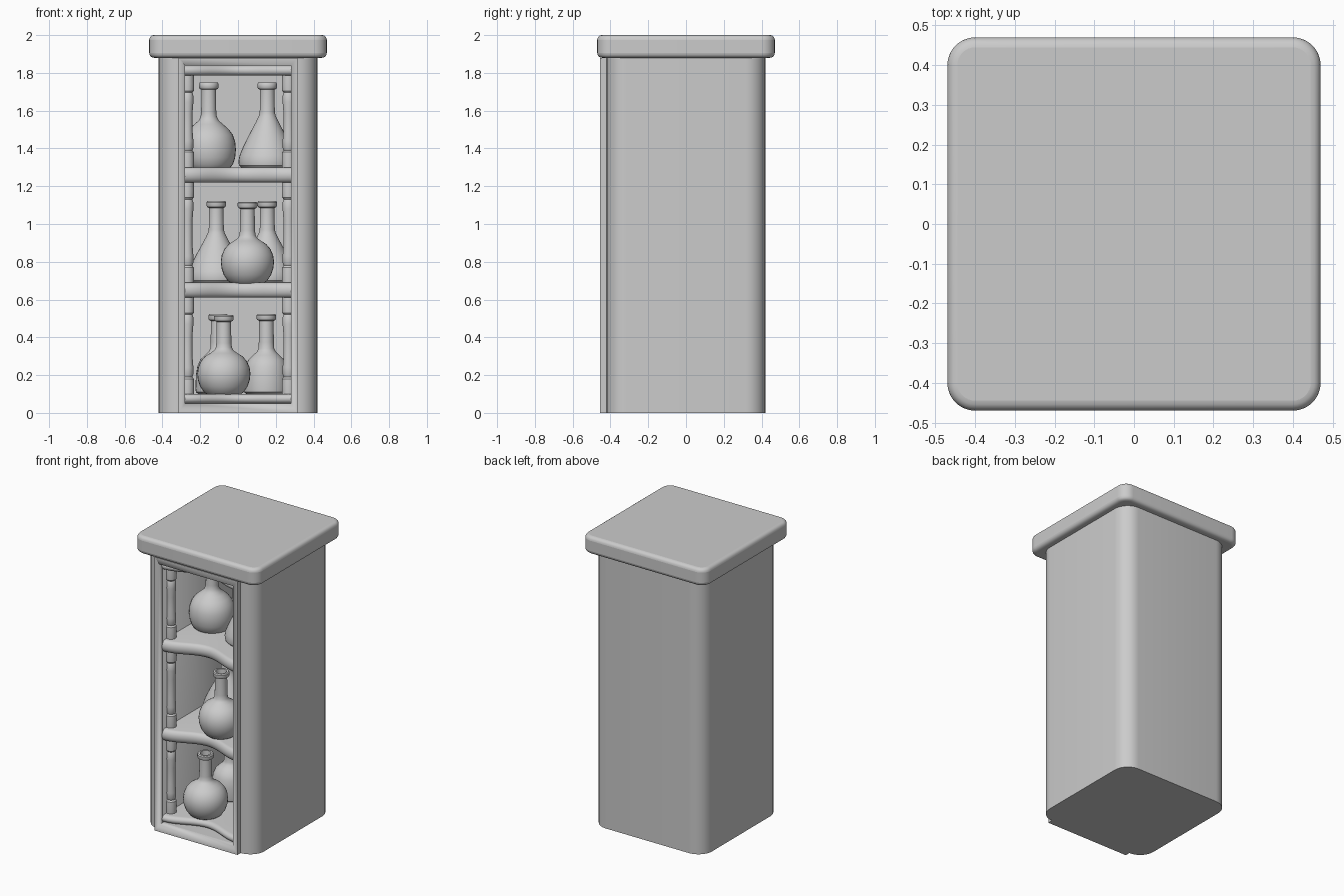
import bpy, bmesh
from math import pi, cos, sin, radians

if "Cube" in bpy.data.objects:
    bpy.data.objects.remove(bpy.data.objects["Cube"])


def finish(name, bm, angle=35):
    bmesh.ops.recalc_face_normals(bm, faces=bm.faces)
    me = bpy.data.meshes.new(name)
    bm.to_mesh(me)
    bm.free()
    ob = bpy.data.objects.new(name, me)
    bpy.context.collection.objects.link(ob)
    bpy.ops.object.select_all(action='DESELECT')
    ob.select_set(True)
    bpy.context.view_layer.objects.active = ob
    bpy.ops.object.shade_smooth_by_angle(angle=radians(angle))
    return ob


def prism(name, outline, z0, z1):
    """Extrude an xy outline from z0 to z1."""
    bm = bmesh.new()
    face = bm.faces.new([bm.verts.new((x, y, z0)) for x, y in outline])
    top = bmesh.ops.extrude_face_region(bm, geom=[face])["geom"]
    bmesh.ops.translate(bm, vec=(0, 0, z1 - z0),
                        verts=[v for v in top if isinstance(v, bmesh.types.BMVert)])
    return finish(name, bm)


def rounded_square(h, r, n=8):
    pts = []
    for k, (sx, sy) in enumerate([(1, 1), (-1, 1), (-1, -1), (1, -1)]):
        for i in range(n + 1):
            a = (k + i / n) * pi / 2
            pts.append((sx * (h - r) + r * cos(a), sy * (h - r) + r * sin(a)))
    return pts


def rect(x0, x1, y0, y1):
    return [(x0, y0), (x1, y0), (x1, y1), (x0, y1)]


def bevel(ob, width, segments=4):
    m = ob.modifiers.new("rounded_edges", 'BEVEL')
    m.width, m.segments, m.limit_method = width, segments, 'ANGLE'
    m.angle_limit = radians(50)


def lathe(name, profile, loc, steps=32):
    """Spin (radius, height) points around a vertical axis."""
    bm = bmesh.new()
    rings = [[bm.verts.new((loc[0] + r * cos(2 * pi * i / steps),
                            loc[1] + r * sin(2 * pi * i / steps), loc[2] + z))
              for i in range(steps)] for r, z in profile]
    for a, b in zip(rings, rings[1:]):
        for i in range(steps):
            j = (i + 1) % steps
            bm.faces.new((a[i], a[j], b[j], b[i]))
    bm.faces.new(rings[0])
    bm.faces.new(rings[-1])
    return finish(name, bm)


# Cabinet body and raised front frame, both hollowed by one niche cutter
body = prism("cabinet_body", rounded_square(0.42, 0.105), 0, 1.885)
frame = prism("front_frame", rect(-0.315, 0.315, -0.455, -0.40), 0, 1.88)
niche = prism("niche_cutter", rect(-0.28, 0.28, -0.6, 0.34), 0.05, 1.84)
niche.hide_render = True
niche.hide_set(True)
for part in (body, frame):
    m = part.modifiers.new("niche", 'BOOLEAN')
    m.object, m.operation, m.solver = niche, 'DIFFERENCE', 'EXACT'

# Cap slab
cap = prism("cap", rounded_square(0.47, 0.07), 1.88, 2.0)
bevel(cap, 0.025)

# Shelves with a hollow, wavy front edge
N = 24
wave = []
for i in range(N + 1):
    x = -0.28 + 0.56 * i / N
    wave.append((x, -0.425 + 0.04 * (1 + cos(pi * x / 0.28))))


def shelf(name, z0, z1):
    zc, h = (z0 + z1) / 2, (z1 - z0) / 2
    bm = bmesh.new()
    nose = [(0.03 * (1 - cos(pi / 2 * t / 4)), h * sin(pi / 2 * t / 4)) for t in range(-4, 5)]
    section = [(None, -h)] + nose + [(None, h)]
    cols = [[bm.verts.new((x, 0.35 if d is None else y + d, zc + z)) for d, z in section]
            for x, y in wave]
    for a, b in zip(cols, cols[1:]):
        for k in range(len(section)):
            j = (k + 1) % len(section)
            bm.faces.new((a[k], a[j], b[j], b[k]))
    bm.faces.new(cols[0])
    bm.faces.new(cols[-1])
    return finish(name, bm, 50)


levels = [(0.05, 0.10), (0.61, 0.69), (1.22, 1.30), (1.785, 1.84)]
for i, (z0, z1) in enumerate(levels):
    shelf(f"shelf_{i + 1}", z0, z1)

# Turned side columns in each bay
for i in range(3):
    lo, hi = levels[i][1], levels[i + 1][0]
    half = [(0.034, 0), (0.036, 0.045), (0.034, 0.08), (0.026, 0.09), (0.031, 0.10),
            (0.032, 0.14), (0.027, 0.20)]
    turned = half + [(r, hi - lo - z) for r, z in reversed(half)]
    for side, s in (("left", -1), ("right", 1)):
        lathe(f"column_{side}_{i + 1}", turned, (s * 0.268, -0.345, lo), 20)

# Bottles: round, conical and shouldered, sharing one neck
neck = [(0.04, 0.28), (0.038, 0.395), (0.048, 0.40), (0.052, 0.408),
        (0.052, 0.425), (0.047, 0.432), (0.034, 0.432), (0.032, 0.40)]
round_b = [(0.085, 0), (0.105, 0.015), (0.125, 0.045), (0.137, 0.08), (0.141, 0.115),
           (0.136, 0.15), (0.122, 0.182), (0.1, 0.208), (0.072, 0.226),
           (0.052, 0.24), (0.043, 0.255)] + neck
cone_b = [(0.14, 0), (0.15, 0.01), (0.153, 0.03), (0.147, 0.06), (0.13, 0.10),
          (0.105, 0.15), (0.08, 0.195), (0.058, 0.235), (0.045, 0.262)] + neck
onion_b = [(0.115, 0), (0.128, 0.015), (0.14, 0.05), (0.144, 0.09), (0.14, 0.13),
           (0.128, 0.165), (0.105, 0.195), (0.075, 0.22), (0.053, 0.238), (0.043, 0.258)] + neck
shoulder_b = [(0.105, 0), (0.118, 0.01), (0.12, 0.03), (0.118, 0.10), (0.11, 0.15),
              (0.095, 0.185), (0.07, 0.21), (0.05, 0.228), (0.042, 0.245)] + neck
bottles = [(onion_b, -0.155, -0.06, 1.30, 1.04), (cone_b, 0.155, -0.1, 1.30, 1.04),
           (cone_b, -0.115, 0.05, 0.69, 1), (cone_b, 0.155, 0.08, 0.69, 1),
           (round_b, 0.05, -0.255, 0.685, 1), (round_b, -0.075, -0.245, 0.095, 0.98),
           (shoulder_b, -0.105, 0.07, 0.10, 0.98), (shoulder_b, 0.15, 0.03, 0.10, 0.98)]
for i, (shape, x, y, z, k) in enumerate(bottles):
    lathe(f"bottle_{i + 1}", [(r, h * k) for r, h in shape], (x, y, z))
